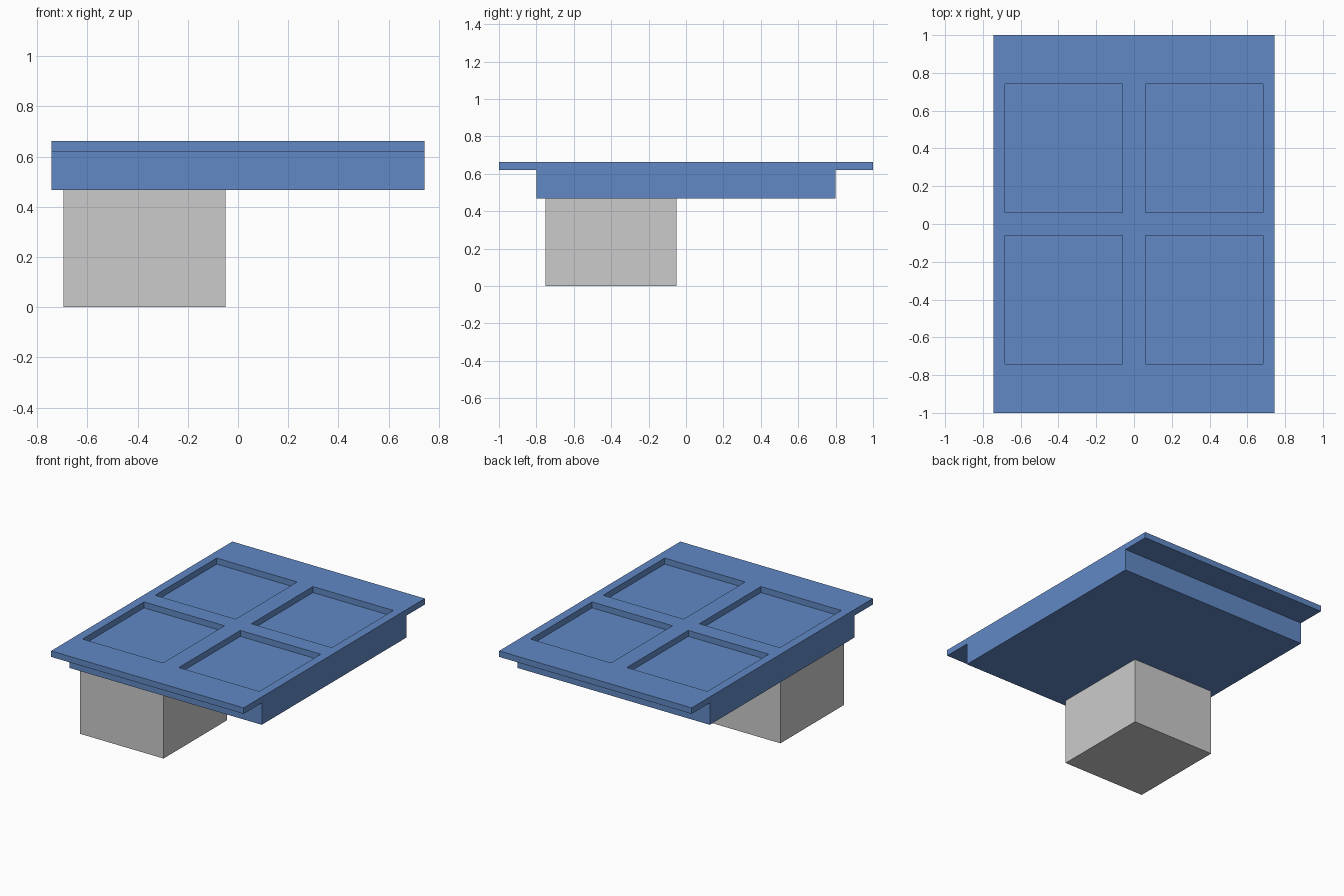
import bpy, bmesh

if "Cube" in bpy.data.objects:
    bpy.data.objects.remove(bpy.data.objects["Cube"])

HALF_X, HALF_Y = 0.744, 1.0
Z_BASE, Z_SLAB, Z_TOP = 0.467, 0.62, 0.662

blue = bpy.data.materials.new("blue_paint")
blue.diffuse_color = (0.12, 0.25, 0.56, 1)
blue.use_nodes = True
blue.node_tree.nodes["Principled BSDF"].inputs["Base Color"].default_value = blue.diffuse_color


def finish(bm, name, mat=None):
    bmesh.ops.recalc_face_normals(bm, faces=bm.faces)
    mesh = bpy.data.meshes.new(name)
    bm.to_mesh(mesh)
    bm.free()
    obj = bpy.data.objects.new(name, mesh)
    bpy.context.collection.objects.link(obj)
    if mat:
        mesh.materials.append(mat)
    return obj


def box(name, lo, hi, mat=None):
    bm = bmesh.new()
    bmesh.ops.create_cube(bm, size=1)
    for v in bm.verts:
        v.co = [a + (c + 0.5) * (b - a) for a, b, c in zip(lo, hi, v.co)]
    return finish(bm, name, mat)


# Top slab: a grid of faces with four window openings, extruded to thickness
xs = [-HALF_X, -0.683, -0.061, 0.061, 0.683, HALF_X]
ys = [-HALF_Y, -0.74, -0.061, 0.061, 0.74, HALF_Y]
bm = bmesh.new()
grid = [[bm.verts.new((x, y, Z_SLAB)) for y in ys] for x in xs]
for i in range(5):
    for j in range(5):
        if not (i % 2 and j % 2):
            bm.faces.new((grid[i][j], grid[i + 1][j],
                          grid[i + 1][j + 1], grid[i][j + 1]))
bm.normal_update()
extruded = bmesh.ops.extrude_face_region(bm, geom=bm.faces[:], use_keep_orig=True)
for elem in extruded["geom"]:
    if isinstance(elem, bmesh.types.BMVert):
        elem.co.z = Z_TOP
finish(bm, "top_frame", blue)

# Body under the slab; its top forms the recess floors
box("body", (-HALF_X, -0.8, Z_BASE), (HALF_X, 0.8, Z_SLAB), blue)

# Single off-centre pedestal
box("pedestal", (-0.695, -0.75, 0), (-0.05, -0.05, Z_BASE))
